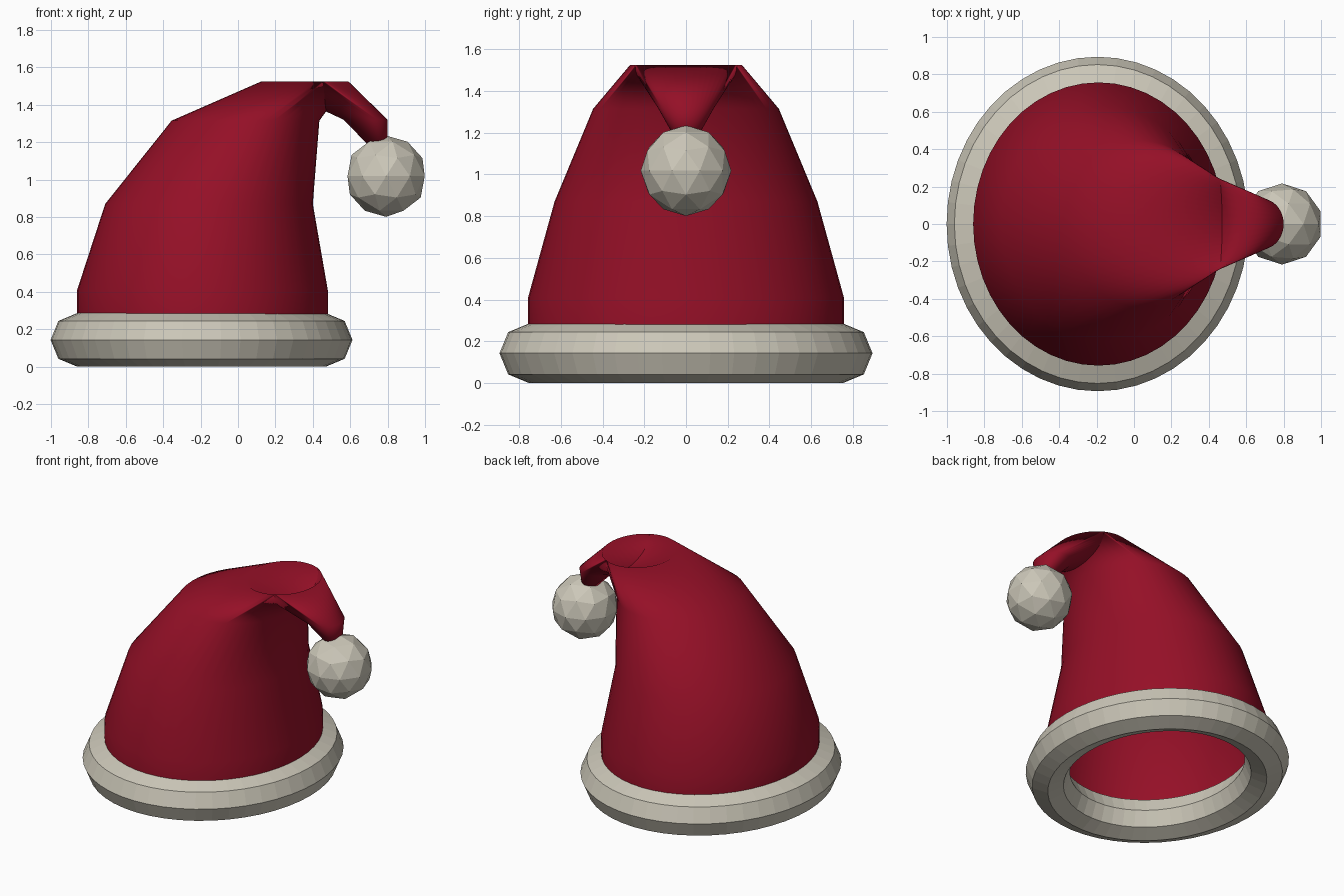
import bpy, bmesh, math

if "Cube" in bpy.data.objects:
    bpy.data.objects.remove(bpy.data.objects["Cube"])


def material(name, rgb):
    m = bpy.data.materials.new(name)
    m.diffuse_color = (*rgb, 1)
    m.use_nodes = True
    m.node_tree.nodes["Principled BSDF"].inputs["Base Color"].default_value = m.diffuse_color
    return m


RED = material("deep red", (0.30, 0.005, 0.02))
CREAM = material("warm cream", (0.60, 0.57, 0.48))


def finish(name, bm, mat, smooth):
    bmesh.ops.recalc_face_normals(bm, faces=bm.faces)
    me = bpy.data.meshes.new(name)
    for f in bm.faces:
        f.smooth = smooth
    bm.to_mesh(me)
    bm.free()
    me.materials.append(mat)
    ob = bpy.data.objects.new(name, me)
    bpy.context.collection.objects.link(ob)
    return ob


def ring(bm, cx, rx, ry, z, n):
    return [bm.verts.new((cx + rx * math.cos(2 * math.pi * i / n),
                          ry * math.sin(2 * math.pi * i / n), z)) for i in range(n)]


def bridge(bm, a, b):
    n = len(a)
    for i in range(n):
        j = (i + 1) % n
        bm.faces.new((a[i], a[j], b[j], b[i]))


# Cloth cone: horizontal oval rings, folding over at the top and down to the tip
# (left x, right x, y radius, z)
levels = [(-0.86, 0.48, 0.757, 0.25), (-0.86, 0.48, 0.757, 0.41),
          (-0.71, 0.40, 0.63, 0.87), (-0.355, 0.435, 0.445, 1.315),
          (0.125, 0.59, 0.268, 1.525), (0.565, 0.80, 0.135, 1.32),
          (0.72, 0.80, 0.045, 1.16)]
bm = bmesh.new()
rings = [ring(bm, (l + r) / 2, (r - l) / 2, ry, z, 48) for l, r, ry, z in levels]
for a, b in zip(rings, rings[1:]):
    bridge(bm, a, b)
bm.faces.new(rings[-1])
finish("hat_cloth", bm, RED, True)

# Fluffy brim: oval ring with an eight-sided section
bm = bmesh.new()
rings = []
for k in range(8):
    a = k * math.pi / 4
    off, z = 0.142 * math.cos(a), 0.143 + 0.143 * math.sin(a)
    rings.append(ring(bm, -0.195, 0.665 + off, 0.752 + off, z, 48))
for k in range(8):
    bridge(bm, rings[k], rings[(k + 1) % 8])
finish("brim", bm, CREAM, False)

# Faceted ball hanging from the tip
bm = bmesh.new()
bmesh.ops.create_icosphere(bm, subdivisions=2, radius=0.217)
pom = finish("pompom", bm, CREAM, False)
pom.location = (0.792, 0, 1.018)
